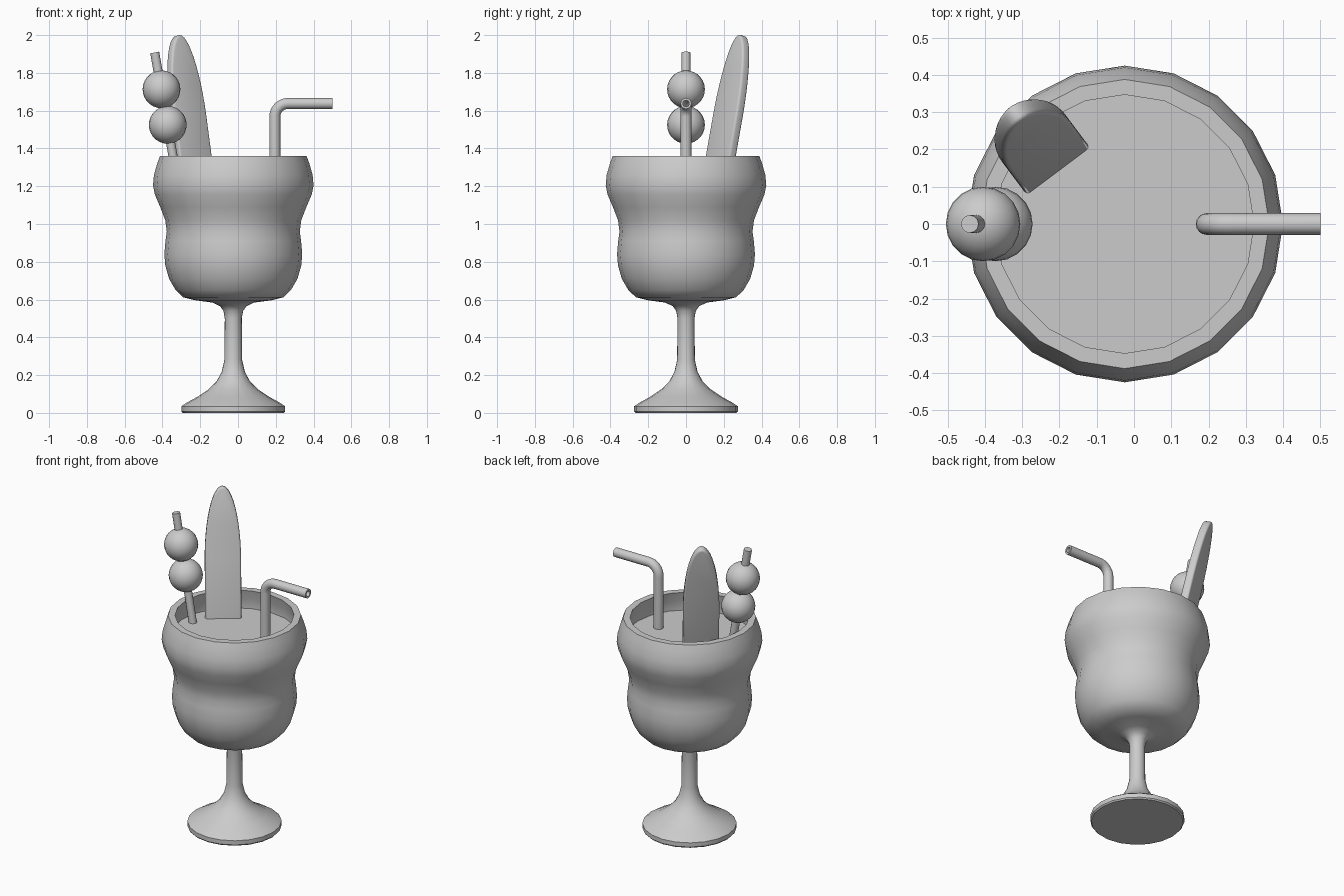
import bpy, bmesh
from math import sin, cos, pi, radians, sqrt
from mathutils import Matrix, Vector

if "Cube" in bpy.data.objects:
    bpy.data.objects.remove(bpy.data.objects["Cube"], do_unlink=True)

grey = bpy.data.materials.new("plain_grey")
grey.use_nodes = True
GREY = (0.6, 0.6, 0.6, 1)
grey.diffuse_color = GREY
grey.node_tree.nodes["Principled BSDF"].inputs["Base Color"].default_value = GREY

CUP_X = -0.025
LIQUID_Z = 1.235


def finish(name, bm, angle=40):
    """Turn a bmesh into a shaded object."""
    bmesh.ops.recalc_face_normals(bm, faces=bm.faces[:])
    mesh = bpy.data.meshes.new(name)
    bm.to_mesh(mesh)
    bm.free()
    mesh.materials.append(grey)
    ob = bpy.data.objects.new(name, mesh)
    bpy.context.collection.objects.link(ob)
    bpy.ops.object.select_all(action='DESELECT')
    ob.select_set(True)
    bpy.context.view_layer.objects.active = ob
    bpy.ops.object.shade_smooth_by_angle(angle=radians(angle))
    return ob


def sweep(name, rings, segs):
    """Skin circles given as (x, z, tilt toward +x, radius), with end caps."""
    bm = bmesh.new()
    loops = []
    for x, z, tilt, r in rings:
        side = Vector((cos(tilt), 0, -sin(tilt)))
        loops.append([bm.verts.new(Vector((x, 0, z)) + side * r * cos(a)
                                   + Vector((0, r * sin(a), 0)))
                      for a in (2 * pi * i / segs for i in range(segs))])
    for low, high in zip(loops, loops[1:]):
        for i in range(segs):
            j = (i + 1) % segs
            bm.faces.new((low[i], low[j], high[j], high[i]))
    bm.faces.new(loops[0])
    bm.faces.new(loops[-1])
    return finish(name, bm)


# Footed glass: outer wall, rim, then inner wall
profile = [(.268, 0), (.275, .008), (.275, .035), (.245, .055), (.19, .085),
           (.13, .125), (.09, .165), (.062, .215), (.047, .28), (.045, .5),
           (.052, .54), (.07, .565), (.11, .584), (.2, .596), (.265, .612),
           (.305, .65), (.34, .71), (.36, .78), (.365, .84), (.359, .91),
           (.352, .96), (.36, 1.02), (.387, 1.09), (.415, 1.155), (.425, 1.205),
           (.42, 1.26), (.403, 1.32), (.388, 1.36),
           (.347, 1.36), (.362, 1.3), (.372, 1.22), (.35, 1.12)]
sweep("glass", [(CUP_X, z, 0, r) for r, z in profile], 20)

# Drink surface
sweep("drink", [(CUP_X, LIQUID_Z - .06, 0, .37), (CUP_X, LIQUID_Z, 0, .372)], 20)

# Hollow bent straw
STRAW_X, ARM_Z, BEND = .195, 1.638, .07
path = [(STRAW_X, LIQUID_Z - .05, 0)]
for i in range(9):
    a = pi / 2 * i / 8
    path.append((STRAW_X + BEND * (1 - cos(a)), ARM_Z - BEND * (1 - sin(a)), a))
path.append((.5, ARM_Z, pi / 2))
outer = [(*p, .029) for p in path]
inner = [(*p, .017) for p in reversed(path[1:])]
sweep("straw", outer + inner, 16)

# Cocktail pick with two round fruits
low, high = Vector((-.317, 0, LIQUID_Z - .03)), Vector((-.441, 0, 1.908))
lean = -.183
sweep("pick", [(p.x, p.z, lean, .024) for p in (low, high)], 12)
for name, x, z in (("lower_fruit", -.372, 1.525), ("upper_fruit", -.405, 1.713)):
    bm = bmesh.new()
    bmesh.ops.create_uvsphere(bm, u_segments=20, v_segments=14, radius=.1,
                              matrix=Matrix.Translation((x, 0, z)))
    finish(name, bm)

# Long wafer with a rounded tip, leaning out of the glass
HALF, TALL, TIP, THICK, SUNK = .106, .787, .44, .05, .04
right = [(HALF, -SUNK), (HALF, TALL - TIP)]
for i in range(1, 12):
    a = pi / 2 * i / 12
    right.append((HALF * cos(a), TALL - TIP + TIP * sin(a)))
outline = right + [(0, TALL)] + [(-x, z) for x, z in reversed(right)]
bm = bmesh.new()
front = bm.faces.new([bm.verts.new((x, 0, z)) for x, z in outline])
back = bmesh.ops.extrude_face_region(bm, geom=[front])["geom"]
bmesh.ops.translate(bm, vec=(0, THICK, 0),
                    verts=[v for v in back if isinstance(v, bmesh.types.BMVert)])
rims = [e for e in bm.edges if abs(e.verts[0].co.y - e.verts[1].co.y) < .001]
bmesh.ops.bevel(bm, geom=rims, offset=.012, segments=3, profile=.5,
                affect='EDGES', clamp_overlap=True)
wafer = finish("wafer", bm)
wafer.matrix_world = (Matrix.Translation((-.203, .142, LIQUID_Z))
                      @ Matrix.Rotation(radians(36.9), 4, 'Z')
                      @ Matrix.Rotation(radians(-12.4), 4, 'X'))
